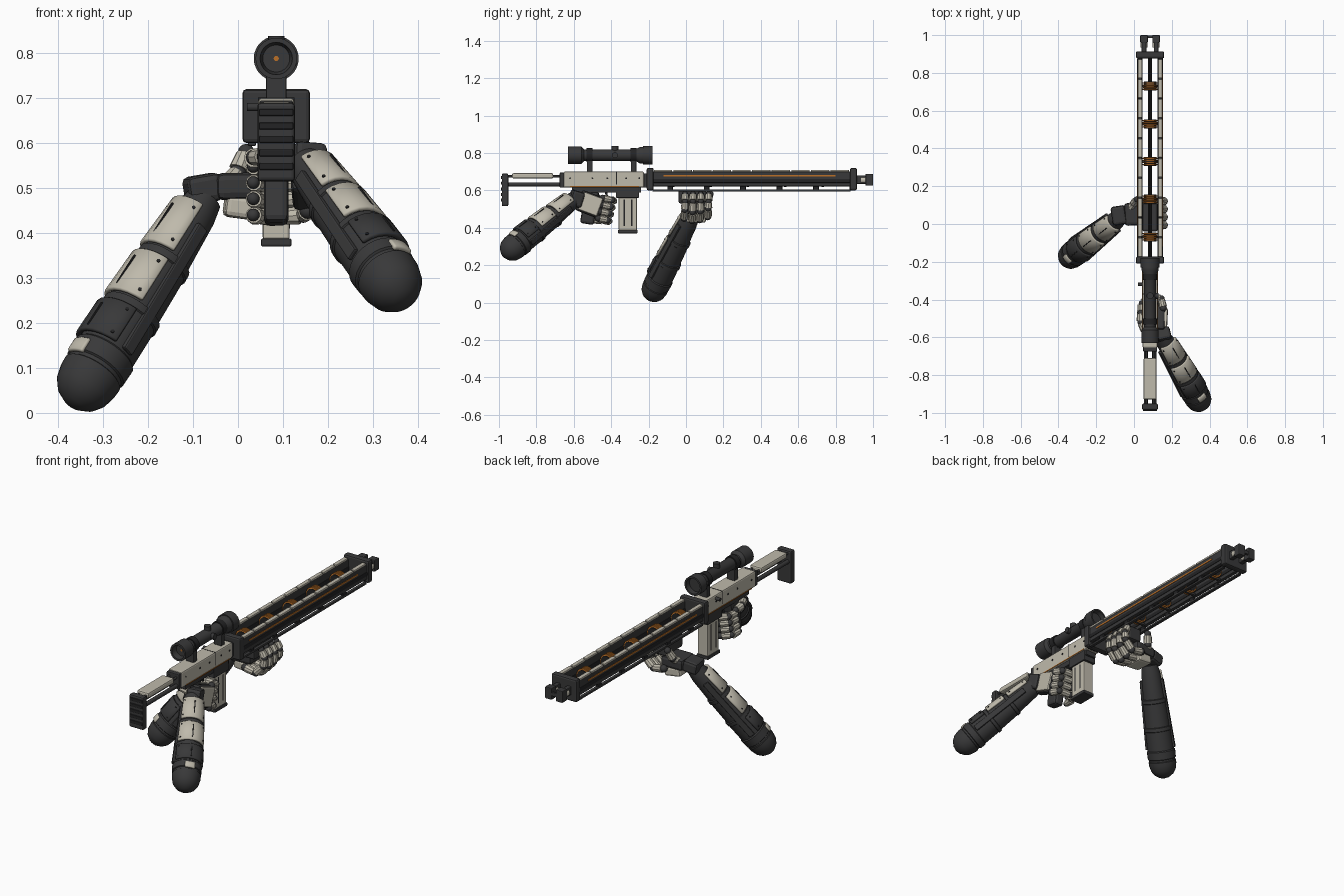
import bpy, bmesh, math
from mathutils import Vector, Matrix

old = bpy.data.objects.get("Cube")
if old:
    bpy.data.objects.remove(old, do_unlink=True)


def material(name, rgb):
    m = bpy.data.materials.new(name)
    m.use_nodes = True
    m.diffuse_color = (*rgb, 1)
    m.node_tree.nodes["Principled BSDF"].inputs["Base Color"].default_value = (*rgb, 1)
    return m


DARK = material("dark_grey", (0.04, 0.04, 0.041))
BLACK = material("near_black", (0.017, 0.017, 0.018))
CREAM = material("warm_cream", (0.52, 0.49, 0.41))
ORANGE = material("copper_orange", (0.5, 0.16, 0.02))
CX = 0.085  # gun centre line


def finish(name, bm, mats, bevel=0.0, smooth=True):
    bmesh.ops.recalc_face_normals(bm, faces=bm.faces)
    me = bpy.data.meshes.new(name)
    bm.to_mesh(me)
    bm.free()
    ob = bpy.data.objects.new(name, me)
    bpy.context.scene.collection.objects.link(ob)
    for m in mats:
        me.materials.append(m)
    if smooth:
        me.shade_smooth()
        me.set_sharp_from_angle(angle=math.radians(35))
    if bevel:
        b = ob.modifiers.new("Bevel", "BEVEL")
        b.width = bevel
        b.segments = 2
    return ob


def frame(p, q, up=(0, 0, 1)):
    """Matrix at p with z along p-q and x towards up."""
    p, q = Vector(p), Vector(q)
    z = (q - p).normalized()
    x = Vector(up)
    x = x - z * x.dot(z)
    if x.length < 1e-4:
        x = z.orthogonal()
    x.normalize()
    y = z.cross(x)
    return Matrix.Translation(p) @ Matrix((x, y, z)).transposed().to_4x4()


def box(name, x, y, z, mat, bevel=0.004):
    """Box from ranges; x is relative to the gun centre line."""
    bm = bmesh.new()
    c = [CX + sum(x) / 2, sum(y) / 2, sum(z) / 2]
    s = [r[1] - r[0] for r in (x, y, z)]
    bmesh.ops.create_cube(bm, size=1, matrix=Matrix.Translation(c) @ Matrix.Diagonal((*s, 1)))
    return finish(name, bm, [mat], min(bevel, min(s) * 0.3), False)


def beam(name, p, q, up, thick, wide, mat, bevel=0.008):
    """Box running from p to q, thickness measured along up."""
    bm = bmesh.new()
    d = (Vector(q) - Vector(p)).length
    m = frame(p, q, up) @ Matrix.Translation((0, 0, d / 2)) @ Matrix.Diagonal((thick, wide, d, 1))
    bmesh.ops.create_cube(bm, size=1, matrix=m)
    return finish(name, bm, [mat], min(bevel, thick * 0.3), False)


def lathe(name, p, q, profile, mat, segs=28):
    """Turned part: profile of (distance along p-q, radius)."""
    bm = bmesh.new()
    vs = [bm.verts.new((r, 0, t)) for t, r in profile]
    es = [bm.edges.new(pair) for pair in zip(vs, vs[1:])]
    bmesh.ops.spin(bm, geom=vs + es, axis=(0, 0, 1), cent=(0, 0, 0), angle=math.tau, steps=segs)
    bmesh.ops.remove_doubles(bm, verts=bm.verts, dist=1e-5)
    bmesh.ops.transform(bm, matrix=frame(p, q), verts=bm.verts)
    return finish(name, bm, [mat])


def rod(name, p, q, r, mat, segs=16):
    d = (Vector(q) - Vector(p)).length
    return lathe(name, p, q, [(0, 0), (0, r), (d, r), (d, 0)], mat, segs)


def shell(name, m, t0, t1, r0, r1, half, mat, start=None):
    """Curved armour plate around a limb axis, angles in degrees."""
    bm = bmesh.new()
    a0 = -half if start is None else start
    n = 8
    rows = []
    for t, r in ((t0, r0), (t1, r1)):
        angs = [math.radians(a0 + (half - a0) * i / n) for i in range(n + 1)]
        rows.append([bm.verts.new(m @ Vector((r * math.cos(a), r * math.sin(a), t))) for a in angs])
    for i in range(n):
        bm.faces.new((rows[0][i], rows[0][i + 1], rows[1][i + 1], rows[1][i]))
    ob = finish(name, bm, [mat])
    s = ob.modifiers.new("Solidify", "SOLIDIFY")
    s.thickness = 0.012
    s.offset = 0
    b = ob.modifiers.new("Bevel", "BEVEL")
    b.width = 0.003
    return ob


def finger(name, pts, r):
    """Cream phalanges with dark round joints."""
    bm = bmesh.new()
    pts = [Vector(p) for p in pts]
    for i, p in enumerate(pts):
        bmesh.ops.create_uvsphere(bm, u_segments=12, v_segments=8, radius=r * (0.98 - 0.06 * i),
                                  matrix=Matrix.Translation(p))
    dark_count = len(bm.faces)
    for i, (p, q) in enumerate(zip(pts, pts[1:])):
        d = (q - p).length
        m = frame(p, q) @ Matrix.Translation((0, 0, d / 2))
        bmesh.ops.create_cone(bm, cap_ends=True, segments=10, radius1=r * 1.1, radius2=r * 0.95,
                              depth=d * 0.72, matrix=m)
    bm.faces.ensure_lookup_table()
    for f in bm.faces[dark_count:]:
        f.material_index = 1
    return finish(name, bm, [DARK, CREAM])


# Stock
box("butt_plate", (-0.042, 0.042), (-0.985, -0.95), (0.515, 0.69), DARK, 0.008)
for i in range(5):
    z = 0.54 + i * 0.03
    box("butt_pad_rib", (-0.038, 0.038), (-0.99, -0.98), (z, z + 0.016), BLACK)
box("cheek_rest", (-0.035, 0.035), (-0.93, -0.71), (0.663, 0.692), CREAM, 0.008)
for s in (-1, 1):
    rod("stock_rod", (CX + s * 0.022, -0.96, 0.632), (CX + s * 0.022, -0.65, 0.632), 0.011, DARK)
    rod("cheek_rod", (CX + s * 0.02, -0.96, 0.675), (CX + s * 0.02, -0.65, 0.675), 0.006, DARK)
box("stock_collar", (-0.037, 0.037), (-0.675, -0.65), (0.615, 0.695), DARK)

# Receiver
box("receiver", (-0.04, 0.04), (-0.655, -0.225), (0.615, 0.7), CREAM, 0.007)
box("receiver_underside", (-0.032, 0.032), (-0.61, -0.24), (0.588, 0.617), DARK)
box("receiver_neck", (-0.034, 0.034), (-0.23, -0.19), (0.615, 0.69), DARK)
box("receiver_seam", (-0.0405, 0.0405), (-0.373, -0.369), (0.63, 0.701), BLACK, 0)
for s in (-1, 1):
    box("receiver_stripe", (s * 0.041 - 0.001, s * 0.041 + 0.001), (-0.62, -0.25), (0.617, 0.622), ORANGE, 0)
    for y in (-0.62, -0.5, -0.42, -0.32, -0.25):
        rod("receiver_bolt", (CX + s * 0.03, y, 0.665), (CX + s * 0.042, y, 0.665), 0.005, BLACK, 8)
rod("charging_handle", (CX - 0.035, -0.32, 0.68), (CX - 0.065, -0.32, 0.68), 0.009, DARK)

# Magazine, grip and trigger
box("magazine_well", (-0.037, 0.037), (-0.375, -0.25), (0.56, 0.617), DARK)
box("magazine", (-0.03, 0.03), (-0.36, -0.262), (0.385, 0.57), CREAM, 0.006)
box("magazine_base", (-0.034, 0.034), (-0.364, -0.258), (0.37, 0.388), DARK)
for y in (-0.335, -0.295):
    box("magazine_groove", (-0.0305, 0.0305), (y, y + 0.008), (0.41, 0.55), BLACK, 0)
beam("pistol_grip", (CX, -0.50, 0.6), (CX, -0.53, 0.42), (0, 1, 0), 0.075, 0.055, DARK, 0.014)
beam("trigger", (CX, -0.43, 0.6), (CX, -0.42, 0.555), (0, 1, 0), 0.012, 0.014, BLACK)
box("trigger_guard", (-0.012, 0.012), (-0.49, -0.37), (0.53, 0.538), DARK)

# Scope
lathe("scope", (CX, -0.63, 0.788), (CX, 0, 0.788),
      [(0.03, 0), (0.03, 0.03), (0, 0.036), (0, 0.046), (0.07, 0.046), (0.085, 0.031), (0.36, 0.031),
       (0.385, 0.045), (0.4, 0.045), (0.4, 0.05), (0.45, 0.05), (0.45, 0.041), (0.425, 0.038), (0.425, 0)], DARK)
rod("scope_reticle", (CX, -0.602, 0.788), (CX, -0.598, 0.788), 0.006, ORANGE, 8)
rod("scope_turret", (CX, -0.38, 0.8), (CX, -0.38, 0.838), 0.018, DARK)
rod("scope_side_turret", (CX, -0.38, 0.788), (CX + 0.045, -0.38, 0.788), 0.016, DARK)
for y in (-0.515, -0.28):
    rod("scope_ring", (CX, y - 0.016, 0.788), (CX, y + 0.016, 0.788), 0.037, BLACK, 20)
    box("scope_mount", (-0.023, 0.023), (y - 0.015, y + 0.015), (0.698, 0.765), DARK)

# Rail barrel
for y in (-0.21, 0.877):
    box("rail_end_frame", (-0.075, 0.075), (y, y + 0.037), (0.6, 0.72), DARK, 0.009)
for s in (-1, 1):
    x = s * 0.054
    box("rail_beam", (x - 0.011, x + 0.011), (-0.18, 0.88), (0.621, 0.7), DARK)
    box("rail_ledge", (x - 0.014, x + 0.014), (-0.18, 0.88), (0.64, 0.662), BLACK)
    box("bottom_rail", (x - 0.009, x + 0.009), (-0.18, 0.88), (0.593, 0.605), DARK)
    o = s * 0.0655
    box("rail_stripe", (o - 0.002, o + 0.002), (-0.12, 0.8), (0.673, 0.681), ORANGE, 0)
    for i in range(10):
        y = -0.172 + i * 0.105
        box("rail_cap", (x - 0.011, x + 0.011), (y, y + 0.098), (0.699, 0.71), CREAM, 0.003)
    for i in range(6):
        y = -0.1 + i * 0.195
        box("bottom_rail_clip", (x - 0.008, x + 0.008), (y, y + 0.03), (0.6, 0.625), BLACK)
    rod("barrel_rod", (CX + s * 0.006, -0.18, 0.66), (CX + s * 0.006, 0.9, 0.66), 0.0055, BLACK, 8)

# Coils between the rails
for i in range(5):
    y = -0.068 + i * 0.1995
    rod("coil_core", (CX, y - 0.024, 0.66), (CX, y + 0.024, 0.66), 0.033, BLACK, 20)
    for k in range(4):
        t = y - 0.021 + k * 0.011
        lathe("coil_winding", (CX, t, 0.66), (CX, 1, 0.66),
              [(0, 0.03), (0.002, 0.04), (0.007, 0.04), (0.009, 0.03)], ORANGE, 20)
    box("coil_bracket", (-0.045, 0.045), (y - 0.008, y + 0.008), (0.618, 0.632), DARK)

# Muzzle prongs
for s in (-1, 1):
    x = s * 0.032
    box("muzzle_prong", (x - 0.012, x + 0.012), (0.91, 0.99), (0.635, 0.68), DARK)
    rod("muzzle_pin", (CX + x, 0.935, 0.655), (CX + x, 0.96, 0.655), 0.019, CREAM, 12)
    box("muzzle_claw", (x - 0.02, x + 0.02), (0.96, 1.0), (0.625, 0.688), DARK)
box("muzzle_bridge", (-0.052, 0.052), (0.984, 0.998), (0.645, 0.665), DARK)


# Arms: turned core with armour plates on the outer face
def arm(side, a, b, up):
    m = frame(a, b, up)
    n = (Vector(b) - Vector(a)).length
    core = [(-0.073, 0), (-0.068, 0.024), (-0.052, 0.048), (-0.03, 0.063), (0, 0.07), (0.018, 0.071),
            (0.021, 0.067), (0.03, 0.067), (0.033, 0.072), (n * 0.14, 0.073), (n * 0.15, 0.068),
            (n * 0.34, 0.067), (n * 0.345, 0.071), (n * 0.38, 0.07), (n * 0.385, 0.064), (n * 0.62, 0.06),
            (n * 0.625, 0.064), (n * 0.66, 0.063), (n * 0.665, 0.056), (n * 0.92, 0.048), (n, 0.04), (n, 0)]
    lathe(side + "_arm_core", a, b, core, DARK)
    for label, t0, t1, r0, r1, mat in (("forearm", 0.67, 0.93, 0.063, 0.055, CREAM),
                                       ("elbow", 0.39, 0.62, 0.071, 0.066, CREAM),
                                       ("upper", 0.16, 0.34, 0.075, 0.073, DARK)):
        shell(side + "_" + label + "_plate", m, n * t0, n * t1, r0, r1, 62, mat)
        r = (r0 + r1) / 2 + 0.006
        p, q = (m @ Vector((r, 0, n * (t0 + (t1 - t0) * f))) for f in (0.12, 0.8))
        beam(side + "_" + label + "_seam", p, q, m.col[0].xyz, 0.005, 0.005, BLACK)
        for ang in (-48, 48):
            for f in (0.15, 0.85):
                c = math.radians(ang)
                d = Vector((math.cos(c), math.sin(c), 0))
                pos = Vector((0, 0, n * (t0 + (t1 - t0) * f)))
                rr = r0 + (r1 - r0) * f
                rod(side + "_plate_bolt", m @ (pos + d * rr), m @ (pos + d * (rr + 0.008)), 0.004, BLACK, 8)
    shell(side + "_shoulder_tab", m, n * 0.05, n * 0.12, 0.072, 0.072, 20, CREAM)
    for ang in (90, 270):
        c = math.radians(ang)
        p, q = (m @ Vector((r * math.cos(c), r * math.sin(c), n * t)) for r, t in ((0.07, 0.16), (0.054, 0.85)))
        beam(side + "_arm_rib", p, q, m.col[1].xyz, 0.014, 0.03, DARK)


arm("right", (-0.333, -0.168, 0.073), (-0.075, 0.035, 0.475), (-0.6, -0.5, 0.6))
arm("left", (0.34, -0.925, 0.293), (0.15, -0.595, 0.555), (0.45, -0.25, 0.8))

# Right hand under the foregrip
box("foregrip", (-0.04, 0.04), (-0.04, 0.11), (0.53, 0.605), DARK, 0.01)
beam("right_wrist_cuff", (-0.115, 0.04, 0.492), (-0.04, 0.052, 0.505), (0, 0, 1), 0.062, 0.1, DARK, 0.014)
beam("right_palm", (-0.05, 0.05, 0.503), (0.075, 0.055, 0.505), (0, 0, 1), 0.06, 0.12, DARK, 0.016)
beam("right_hand_plate", (-0.03, 0.05, 0.462), (0.06, 0.055, 0.45), (0, 0, 1), 0.05, 0.105, CREAM, 0.012)
for i in range(4):
    y = -0.01 + i * 0.042
    w = (0.0, 0.012, 0.008, -0.008)[i]
    finger("right_finger", [(0.05, y, 0.462 - w), (0.112, y, 0.45 - w), (0.157, y + 0.003, 0.495 - w),
                            (0.162, y + 0.005, 0.54), (0.142, y + 0.005, 0.58)], 0.02)
finger("right_thumb", [(-0.03, 0.07, 0.5), (0.0, 0.11, 0.535), (0.018, 0.13, 0.58)], 0.021)

# Left hand on the pistol grip
beam("left_wrist_cuff", (0.165, -0.62, 0.565), (0.148, -0.555, 0.545), (1, 0, 0), 0.075, 0.085, DARK, 0.014)
beam("left_palm", (0.14, -0.575, 0.55), (0.145, -0.445, 0.5), (1, 0, 0), 0.045, 0.115, DARK, 0.014)
beam("left_hand_plate", (0.163, -0.56, 0.545), (0.168, -0.46, 0.508), (1, 0, 0), 0.022, 0.1, CREAM, 0.007)
for i in range(4):
    z = 0.558 - i * 0.036
    y = -0.445 - i * 0.008
    finger("left_finger", [(0.155, y, z), (0.145, y + 0.05, z - 0.01), (0.085, y + 0.06, z - 0.015),
                           (0.04, y + 0.025, z - 0.012), (0.034, y - 0.03, z - 0.01)], 0.019)
finger("left_thumb", [(0.12, -0.575, 0.565), (0.06, -0.57, 0.57), (0.035, -0.52, 0.568), (0.035, -0.47, 0.562)], 0.02)
